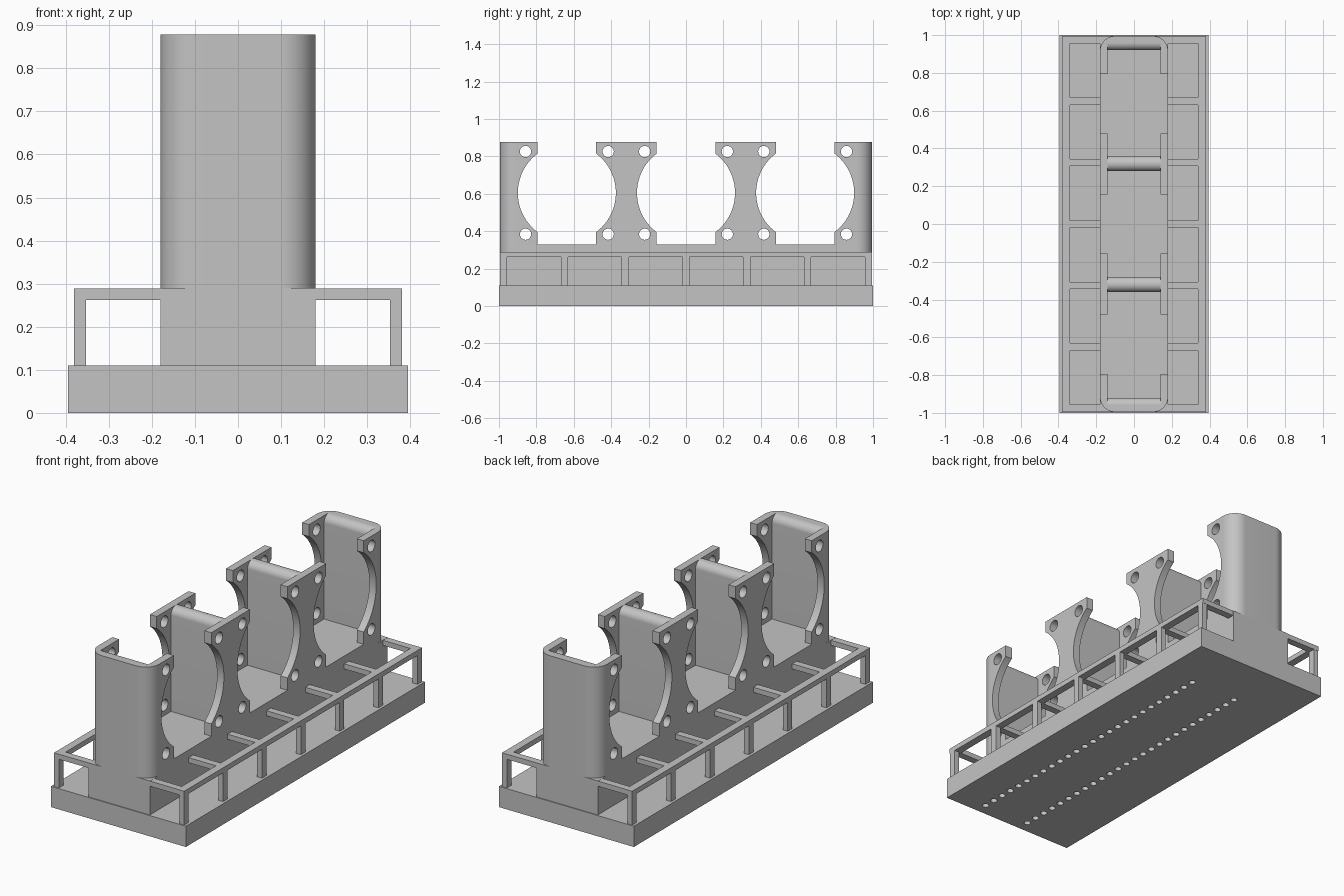
import bpy, bmesh, math
from mathutils import Matrix, Vector

if "Cube" in bpy.data.objects:
    bpy.data.objects.remove(bpy.data.objects["Cube"])

grey = bpy.data.materials.new("plain grey")
grey.use_nodes = True
COLOUR = (0.55, 0.55, 0.55, 1)
grey.diffuse_color = COLOUR
grey.node_tree.nodes["Principled BSDF"].inputs["Base Color"].default_value = COLOUR


def box(bm, x0, x1, y0, y1, z0, z1):
    m = Matrix.Translation(((x0 + x1) / 2, (y0 + y1) / 2, (z0 + z1) / 2))
    bmesh.ops.create_cube(bm, size=1, matrix=m @ Matrix.Diagonal((x1 - x0, y1 - y0, z1 - z0, 1)))


def cylinder(bm, centre, radius, depth, axis, segments):
    m = Matrix.Translation(centre)
    if axis == "X":
        m = m @ Matrix.Rotation(math.pi / 2, 4, "Y")
    bmesh.ops.create_cone(bm, cap_ends=True, segments=segments, radius1=radius,
                          radius2=radius, depth=depth, matrix=m)


def prism(bm, points, offset):
    face = bm.faces.new([bm.verts.new(p) for p in points])
    new = bmesh.ops.extrude_face_region(bm, geom=[face])["geom"]
    bmesh.ops.translate(bm, vec=offset, verts=[v for v in new if isinstance(v, bmesh.types.BMVert)])


def finish(bm, name):
    bmesh.ops.recalc_face_normals(bm, faces=bm.faces)
    mesh = bpy.data.meshes.new(name)
    bm.to_mesh(mesh)
    bm.free()
    mesh.materials.append(grey)
    obj = bpy.data.objects.new(name, mesh)
    bpy.context.collection.objects.link(obj)
    return obj


def select(obj):
    bpy.ops.object.select_all(action="DESELECT")
    obj.select_set(True)
    bpy.context.view_layer.objects.active = obj


def cut(obj, bm):
    cutter = finish(bm, "cutter")
    cutter.hide_render = True
    mod = obj.modifiers.new("cut", "BOOLEAN")
    mod.operation, mod.solver, mod.object = "DIFFERENCE", "EXACT", cutter
    select(obj)
    bpy.ops.object.modifier_apply(modifier=mod.name)
    bpy.data.objects.remove(cutter)


def smooth(obj):
    select(obj)
    bpy.ops.object.shade_smooth_by_angle(angle=math.radians(30))


def arc(cx, cy, r, start, end, n=16):
    for i in range(n + 1):
        a = math.radians(start + (end - start) * i / n)
        yield cx + r * math.cos(a), cy + r * math.sin(a)


W, L = 0.18, 0.995          # half width and half length of the holder
FLOOR, TOP = 0.33, 0.878
BAYS = (-0.637, 0, 0.637)
FAN_Z = 0.605


def rounded_plan(z, r=0.08):
    pts = []
    for sx, sy, start in ((1, 1, 0), (-1, 1, 90), (-1, -1, 180), (1, -1, 270)):
        pts += arc(sx * (W - r), sy * (L - r), r, start, start + 90)
    return [(x, y, z) for x, y in pts]


# Base plate with two rows of blind holes underneath
bm = bmesh.new()
box(bm, -0.395, 0.395, -1, 1, 0, 0.11)
base = finish(bm, "base_plate")
bm = bmesh.new()
for x in (-0.08, 0.195):
    for i in range(26):
        cylinder(bm, (x, -0.935 + i * 0.065, 0.02), 0.017, 0.12, "Z", 16)
cut(base, bm)
smooth(base)

# Solid plinth and the rounded floor on top of it
bm = bmesh.new()
box(bm, -W, W, -L, L, 0.11, 0.29)
finish(bm, "plinth")
bm = bmesh.new()
prism(bm, rounded_plan(0.29), Vector((0, 0, FLOOR - 0.29)))
smooth(finish(bm, "bay_floor"))

# Holder walls: rounded body hollowed into three bays
bm = bmesh.new()
prism(bm, rounded_plan(FLOOR), Vector((0, 0, TOP - FLOOR)))
walls = finish(bm, "holder_walls")

# Bays flare at the top, which rounds the dividing walls
bm = bmesh.new()
R = 0.0395
for y0, y1 in ((-0.92, -0.36), (-0.28, 0.28), (0.36, 0.92)):
    prof = [(y0, 0.2), (y1, 0.2)]
    prof += arc(y1 + R, TOP - R, R, 180, 90)
    prof += [(y1 + R, 1), (y0 - R, 1)]
    prof += arc(y0 - R, TOP - R, R, 90, 0)
    prism(bm, [(-0.14, y, z) for y, z in prof], Vector((0.28, 0, 0)))
cut(walls, bm)

# Round fan openings, then the slots, then the screw holes
bm = bmesh.new()
for y in BAYS:
    cylinder(bm, (0, y, FAN_Z), 0.262, 1, "X", 96)
cut(walls, bm)
bm = bmesh.new()
for y in BAYS:
    box(bm, -0.5, 0.5, y - 0.157, y + 0.157, 0.2, 1)
cut(walls, bm)
bm = bmesh.new()
for y in BAYS:
    for sy in (-1, 1):
        for sz in (-1, 1):
            cylinder(bm, (0, y + sy * 0.221, FAN_Z + sz * 0.221), 0.03, 1, "X", 32)
cut(walls, bm)
smooth(walls)

# Open side frames: long rail, cross bars and posts
for side, name in ((1, "left"), (-1, "right")):
    def span(a, b):
        return sorted((side * a, side * b))
    bm = bmesh.new()
    box(bm, *span(0.34, 0.381), -L, L, 0.262, 0.289)
    finish(bm, name + "_rail")
    for i in range(-3, 4):
        y = i * 0.325
        bm = bmesh.new()
        box(bm, *span(W, 0.34), y - 0.019, y + 0.019, 0.262, 0.289)
        finish(bm, f"{name}_cross_bar_{i + 4}")
        bm = bmesh.new()
        box(bm, *span(0.353, 0.381), y - 0.019, y + 0.019, 0.11, 0.262)
        finish(bm, f"{name}_post_{i + 4}")
